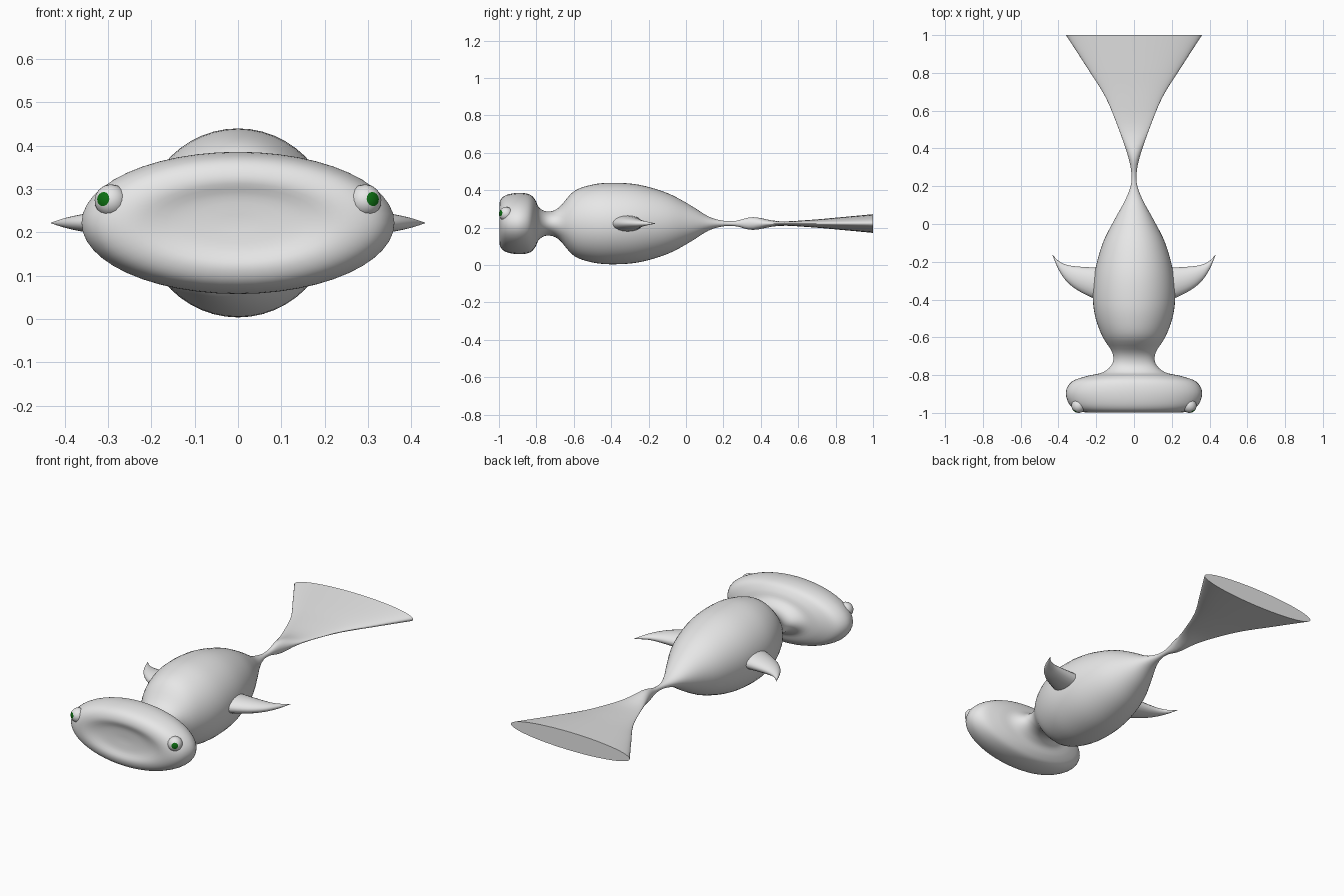
import bpy, bmesh, math
from mathutils import Vector

cube = bpy.data.objects.get("Cube")
if cube:
    bpy.data.objects.remove(cube, do_unlink=True)


def material(name, rgb):
    m = bpy.data.materials.new(name)
    m.use_nodes = True
    m.diffuse_color = (*rgb, 1)
    m.node_tree.nodes["Principled BSDF"].inputs["Base Color"].default_value = (*rgb, 1)
    return m


grey = material("pale grey", (0.8, 0.8, 0.8))
green = material("eye green", (0.004, 0.16, 0.006))
MID = 0.222  # height of the body axis


def finish(bm, name, mats, angle=50):
    bmesh.ops.recalc_face_normals(bm, faces=bm.faces)
    mesh = bpy.data.meshes.new(name)
    bm.to_mesh(mesh)
    bm.free()
    ob = bpy.data.objects.new(name, mesh)
    bpy.context.collection.objects.link(ob)
    for m in mats:
        mesh.materials.append(m)
    bpy.ops.object.select_all(action='DESELECT')
    ob.select_set(True)
    bpy.context.view_layer.objects.active = ob
    bpy.ops.object.shade_smooth_by_angle(angle=math.radians(angle))
    return ob


def spline(points, steps):
    """Smooth curve through the given points."""
    p = [Vector(q) for q in points]
    p = [p[0]] + p + [p[-1]]
    out = []
    for a, b, c, d in zip(p, p[1:], p[2:], p[3:]):
        for i in range(steps):
            t = i / steps
            out.append(0.5 * (2 * b + (c - a) * t + (2 * a - 5 * b + 4 * c - d) * t * t
                              + (3 * b - a - 3 * c + d) * t ** 3))
    return out + [p[-1]]


def loft(bm, rings):
    """Skin a list of equal rings of points and close both ends."""
    loops = [[bm.verts.new(co) for co in ring] for ring in rings]
    n = len(loops[0])
    for a, b in zip(loops, loops[1:]):
        for i in range(n):
            j = (i + 1) % n
            bm.faces.new((a[i], a[j], b[j], b[i]))
    bm.faces.new(loops[0])
    bm.faces.new(loops[-1])


def circle(n):
    return [(math.cos(2 * math.pi * i / n), math.sin(2 * math.pi * i / n)) for i in range(n)]


# Head, neck, body and tail: (y, half width, half height)
stations = [
    (-0.98, 0.02, 0.01), (-0.985, 0.14, 0.06), (-0.998, 0.24, 0.1),
    (-0.985, 0.305, 0.136), (-0.95, 0.345, 0.156), (-0.89, 0.361, 0.164),
    (-0.835, 0.33, 0.155), (-0.805, 0.25, 0.125), (-0.785, 0.165, 0.085),
    (-0.74, 0.115, 0.064), (-0.68, 0.115, 0.085), (-0.6, 0.165, 0.172),
    (-0.5, 0.203, 0.208), (-0.39, 0.218, 0.218), (-0.25, 0.207, 0.207),
    (-0.1, 0.165, 0.163), (0.02, 0.105, 0.1), (0.12, 0.05, 0.038),
    (0.2, 0.018, 0.015), (0.27, 0.014, 0.015), (0.36, 0.032, 0.034),
    (0.5, 0.08, 0.012), (0.67, 0.15, 0.02), (0.83, 0.25, 0.034), (1.0, 0.36, 0.05)]
bm = bmesh.new()
loft(bm, [[(c * w, y, MID + s * h) for c, s in circle(48)] for y, w, h in spline(stations, 4)])
finish(bm, "body", [grey])

# Side fins: (x, leading y, trailing y, half thickness)
fin = [(0.13, -0.42, -0.23, 0.046), (0.21, -0.395, -0.23, 0.042), (0.3, -0.35, -0.225, 0.031),
       (0.36, -0.3, -0.215, 0.02), (0.4, -0.24, -0.195, 0.011), (0.431, -0.166, -0.163, 0.001)]
for side, label in ((1, "left"), (-1, "right")):
    bm = bmesh.new()
    rings = []
    for x, lead, trail, t in [s for s in spline([Vector(f) for f in fin], 4)]:
        mid, half = (lead + trail) / 2, (trail - lead) / 2
        rings.append([(side * x, mid + half * c, MID + t * s) for c, s in circle(20)])
    loft(bm, rings)
    finish(bm, label + "_fin", [grey])

    # Eyeball turned so that its pole, covered by the pupil, looks outward
    look = Vector((side * 0.52, -0.84, 0.12)).normalized()
    bm = bmesh.new()
    bmesh.ops.create_uvsphere(bm, u_segments=16, v_segments=14, radius=0.038)
    bmesh.ops.rotate(bm, verts=bm.verts, matrix=look.to_track_quat('Z', 'Y').to_matrix())
    for f in bm.faces:
        if f.calc_center_median().normalized().dot(look) > math.cos(math.radians(25)):
            f.material_index = 1
    bmesh.ops.translate(bm, verts=bm.verts, vec=(side * 0.293, -0.962, 0.273))
    finish(bm, label + "_eye", [grey, green])
